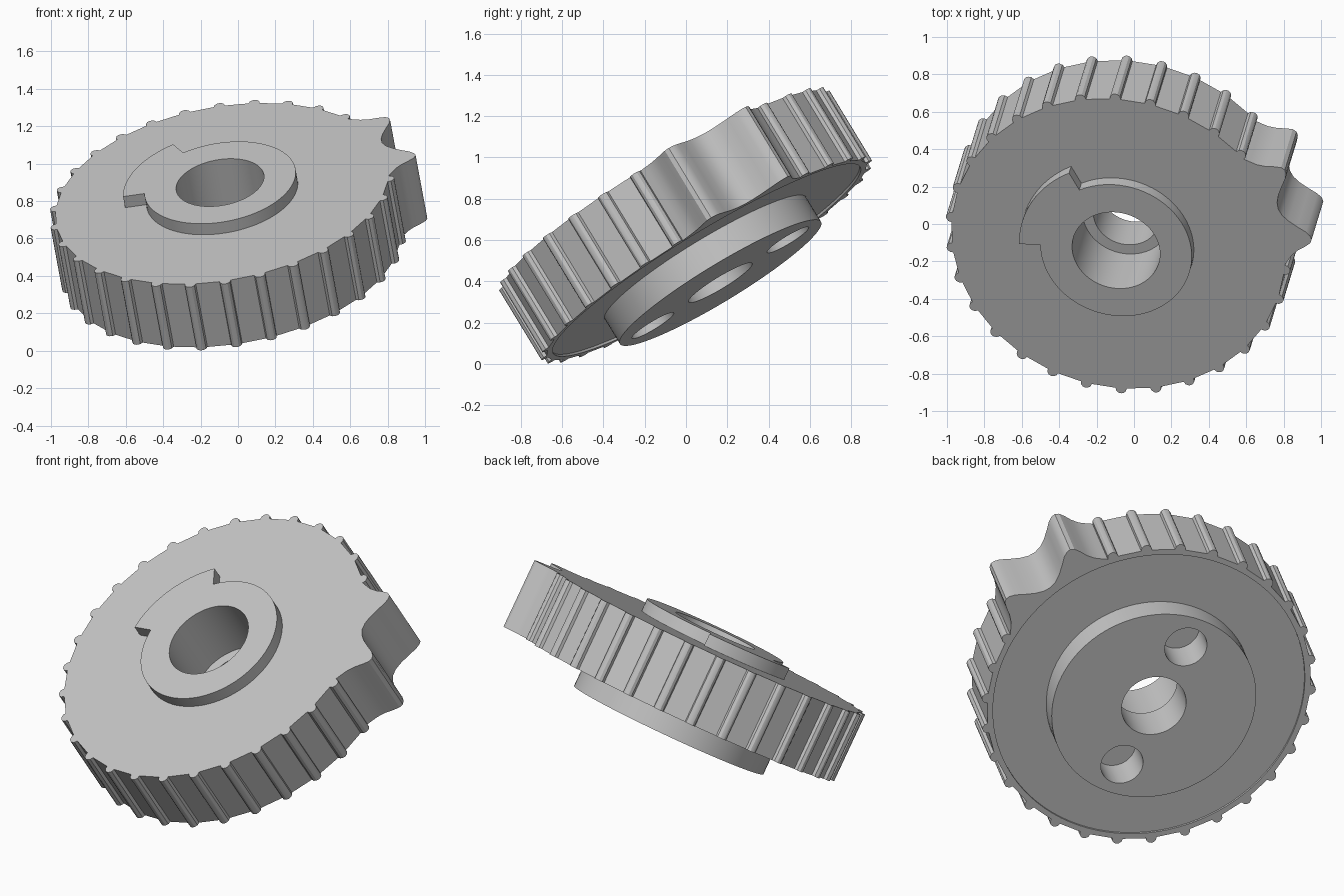
import bpy, bmesh
from math import cos, sin, radians, pi
from mathutils import Vector, Matrix

cube = bpy.data.objects.get("Cube")
if cube:
    bpy.data.objects.remove(cube, do_unlink=True)

grey = bpy.data.materials.new("light_grey")
grey.use_nodes = True
grey.diffuse_color = (0.55, 0.55, 0.55, 1)
grey.node_tree.nodes["Principled BSDF"].inputs["Base Color"].default_value = grey.diffuse_color

# Tilted frame: local z is the knob axis, local z = 0 is its top face
axis = Vector((-0.157, -0.513, 0.844)).normalized()
side = Vector((1, 0, 0))
side = (side - axis * side.dot(axis)).normalized()
frame = Matrix((side, axis.cross(side), axis)).transposed().to_4x4()
frame.translation = (-0.085, -0.105, 0.84)


def polar(r, deg):
    return Vector((r * cos(radians(deg)), r * sin(radians(deg))))


def arc(r, start, end, n):
    return [polar(r, start + (end - start) * i / n) for i in range(n + 1)]


def circle(r, n=72, center=Vector((0, 0))):
    return [center + polar(r, 360 * i / n) for i in range(n)]


def prism(name, outline, z0, z1, low_scale=1.0):
    """Extruded outline, optionally wider or narrower at its lower end."""
    bm = bmesh.new()
    low = [bm.verts.new((p.x * low_scale, p.y * low_scale, z0)) for p in outline]
    top = [bm.verts.new((p.x, p.y, z1)) for p in outline]
    bm.faces.new(low[::-1])
    bm.faces.new(top)
    for i in range(len(outline)):
        j = (i + 1) % len(outline)
        bm.faces.new((low[i], low[j], top[j], top[i]))
    mesh = bpy.data.meshes.new(name)
    bm.to_mesh(mesh)
    bm.free()
    mesh.materials.append(grey)
    ob = bpy.data.objects.new(name, mesh)
    ob.matrix_world = frame
    bpy.context.collection.objects.link(ob)
    return ob


# Rim outline: double pointer lobe, then grip ridges all the way round
POINTER, STEP, BODY = 19, 12, 0.905
half_lobe = [(2.5, 0.925), (5, 0.95), (7.5, 0.99), (9.5, 1.03), (11, 1.05),
             (12.2, 1.055), (13.4, 1.045), (14.6, 1.015), (16, 0.975),
             (18, 0.94), (20, 0.92)]
outline = [polar(r, POINTER - a) for a, r in reversed(half_lobe)]
outline.append(polar(0.917, POINTER))
outline += [polar(r, POINTER + a) for a, r in half_lobe]
for k in range(2, 29):
    angle = POINTER + k * STEP
    outline += [polar(BODY, angle) + polar(0.03, angle + t)
                for t in (-95, -60, -25, 0, 25, 60, 95)]
knob_body = prism("knob_body", outline, -0.4, 0)

# Raised cam with a wider sector on the top face
cam = prism("top_cam", arc(0.525, 119, 181, 16) + arc(0.41, 181, 479, 64), -0.02, 0.07)

# Round hub on the underside
hub = prism("lower_hub", circle(0.57, 96), -0.53, -0.37)

# Cutters: stepped centre bore, two pin holes, shallow recess in the underside
pin_spot = polar(0.39, 83)
holes = [prism("bore_cutter", circle(0.238), -0.29, 0.2),
         prism("pilot_cutter", circle(0.18), -0.7, -0.2),
         prism("pin_cutter", circle(0.118, 48, pin_spot), -0.7, -0.33),
         prism("pin_cutter", circle(0.118, 48, -pin_spot), -0.7, -0.33)]
recess = prism("recess_cutter", circle(0.87, 96), -0.5, -0.388)

for part in (knob_body, cam, hub):
    for cutter in holes + ([recess] if part is knob_body else []):
        mod = part.modifiers.new("cut", "BOOLEAN")
        mod.operation = "DIFFERENCE"
        mod.solver = "EXACT"
        mod.object = cutter
    bpy.ops.object.select_all(action="DESELECT")
    part.select_set(True)
    bpy.context.view_layer.objects.active = part
    for mod in list(part.modifiers):
        bpy.ops.object.modifier_apply(modifier=mod.name)
    bpy.ops.object.shade_smooth_by_angle(angle=radians(28))

for cutter in holes + [recess]:
    bpy.data.objects.remove(cutter, do_unlink=True)
